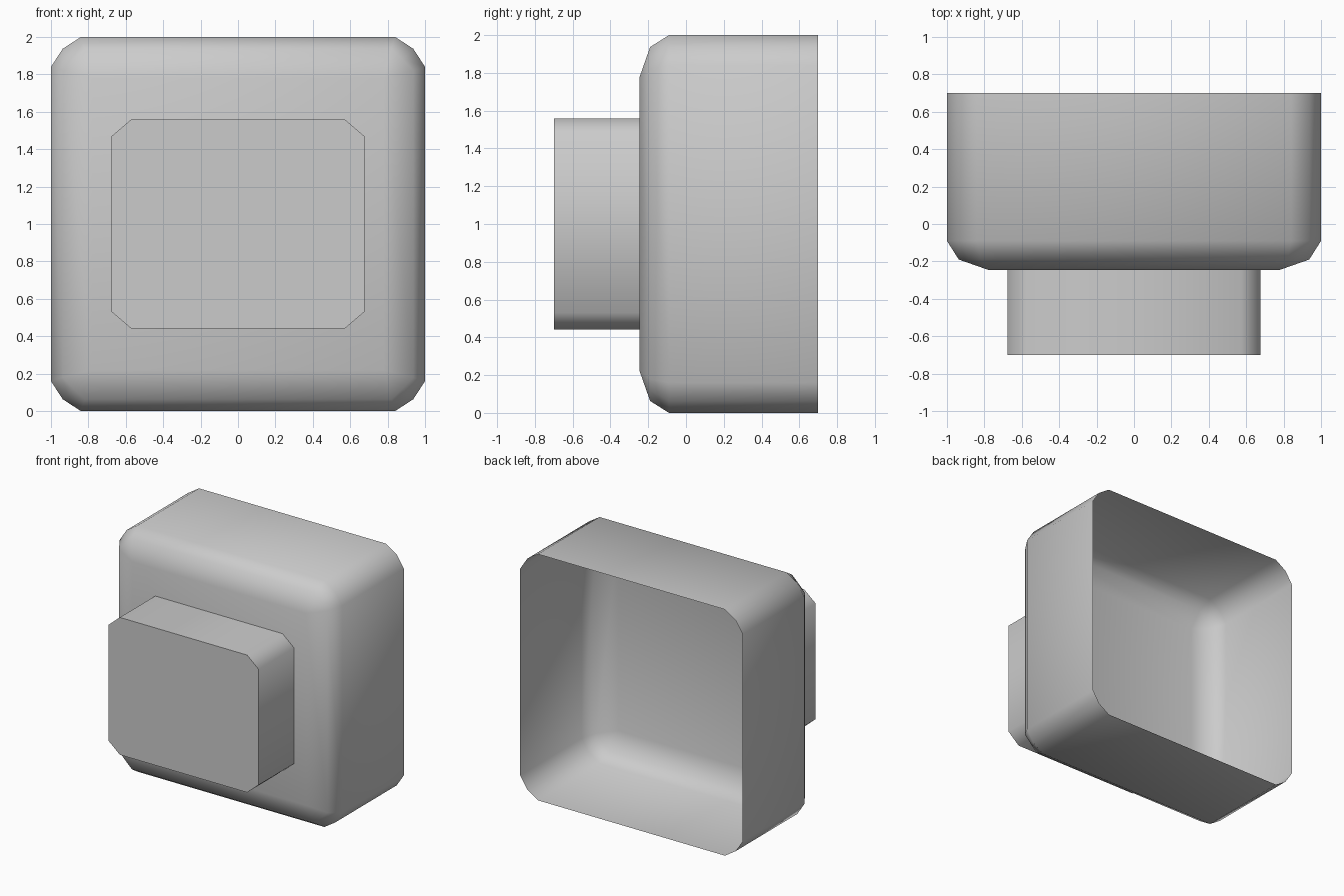
import bpy
import bmesh
import math

cube = bpy.data.objects.get("Cube")
if cube:
    bpy.data.objects.remove(cube, do_unlink=True)

grey = bpy.data.materials.new("plain grey")
grey.use_nodes = True
colour = (0.6, 0.6, 0.6, 1)
grey.diffuse_color = colour
grey.node_tree.nodes["Principled BSDF"].inputs["Base Color"].default_value = colour


def ring(bm, y, corner):
    """Mirror one corner's (x, z) points into a closed outline around the middle."""
    loop = []
    for sx, sz in ((1, 1), (-1, 1), (-1, -1), (1, -1)):
        points = corner if sx * sz > 0 else corner[::-1]
        loop += [bm.verts.new((sx * x, y, 1 + sz * z)) for x, z in points]
    return loop


def loft(name, sections):
    """Skin the outlines from back to front, cap the front, leave the back open."""
    bm = bmesh.new()
    rings = [ring(bm, y, corner) for y, corner in sections]
    for a, b in zip(rings, rings[1:]):
        n = len(a)
        for i in range(n):
            j = (i + 1) % n
            bm.faces.new((a[i], a[j], b[j], b[i]))
    bm.faces.new(rings[-1])
    bmesh.ops.remove_doubles(bm, verts=bm.verts, dist=0.001)
    bmesh.ops.recalc_face_normals(bm, faces=bm.faces)
    # Make sure the front cap looks forward
    cap = min(bm.faces, key=lambda f: f.calc_center_median().y)
    if cap.normal.y > 0:
        bmesh.ops.reverse_faces(bm, faces=bm.faces)
    mesh = bpy.data.meshes.new(name)
    bm.to_mesh(mesh)
    bm.free()
    mesh.materials.append(grey)
    obj = bpy.data.objects.new(name, mesh)
    bpy.context.collection.objects.link(obj)
    bpy.ops.object.select_all(action="DESELECT")
    obj.select_set(True)
    bpy.context.view_layer.objects.active = obj
    bpy.ops.object.shade_smooth_by_angle(angle=math.radians(60))
    return obj


# Thin open-backed housing with a rounded front
outer = [(1, 0.84), (0.937, 0.937), (0.84, 1)]
shoulder = [(0.937, 0.82), (0.88, 0.88), (0.82, 0.937)]
front = [(0.78, 0.78)] * 3
loft("housing", [(0.7, outer), (-0.09, outer), (-0.19, shoulder), (-0.245, front)])

# Chamfered block on the front
block = [(0.675, 0.47), (0.572, 0.558)]
loft("front_block", [(-0.245, block), (-0.7, block)])
